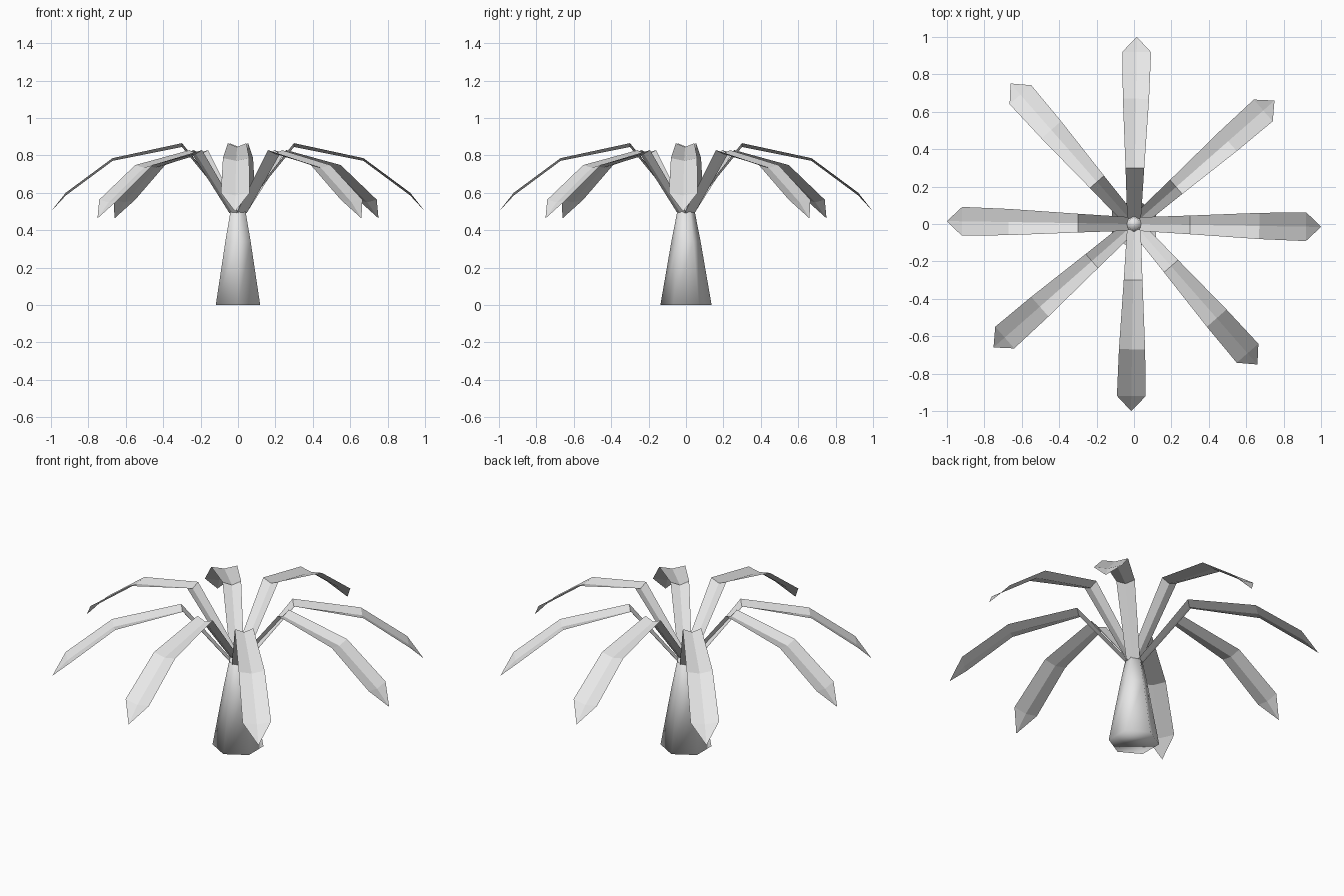
import bpy, bmesh, math
from mathutils import Matrix

cube = bpy.data.objects.get("Cube")
if cube:
    bpy.data.objects.remove(cube, do_unlink=True)

# One plain grey for everything
grey = bpy.data.materials.new("light_grey")
grey.use_nodes = True
colour = (0.8, 0.8, 0.8, 1)
grey.diffuse_color = colour
grey.node_tree.nodes["Principled BSDF"].inputs["Base Color"].default_value = colour


def add_object(name, bm):
    mesh = bpy.data.meshes.new(name)
    bm.to_mesh(mesh)
    bm.free()
    mesh.materials.append(grey)
    obj = bpy.data.objects.new(name, mesh)
    bpy.context.collection.objects.link(obj)
    return obj


# Trunk: tapered six-sided column with a corner facing the front
def build_trunk():
    bm = bmesh.new()
    rings = []
    for radius, z in [(0.137, 0), (0.078, 0.34), (0.035, 0.56)]:
        rings.append([bm.verts.new((radius * math.sin(i * math.pi / 3),
                                    -radius * math.cos(i * math.pi / 3), z))
                      for i in range(6)])
    for low, high in zip(rings, rings[1:]):
        for i in range(6):
            j = (i + 1) % 6
            bm.faces.new((low[i], low[j], high[j], high[i]))
    bm.faces.new(rings[0][::-1])
    bm.faces.new(rings[-1])
    for face in bm.faces:
        face.smooth = True
    add_object("trunk", bm)


# Frond: folded strip along +x; each station is reach, edge height, half width, fold depth
STATIONS = [(0.03, 0.53, 0.037, 0.015),
            (0.30, 0.865, 0.05, 0.02),
            (0.67, 0.785, 0.07, 0.014),
            (0.92, 0.60, 0.077, 0.014)]
TIP = (1.0, 0, 0.5)


def build_frond(name, angle, drop):
    bm = bmesh.new()
    rows = [[bm.verts.new((reach, side * half, z - (0 if side else fold)))
             for side in (-1, 0, 1)]
            for reach, z, half, fold in STATIONS]
    for a, b in zip(rows, rows[1:]):
        for i in range(2):
            bm.faces.new((a[i], b[i], b[i + 1], a[i + 1]))
    tip = bm.verts.new(TIP)
    for i in range(2):
        bm.faces.new((rows[-1][i], tip, rows[-1][i + 1]))
    bm.transform(Matrix.Translation((0, 0, -drop)) @ Matrix.Rotation(angle, 4, "Z"))
    add_object(name, bm)


build_trunk()

# Eight fronds: upper ones on the axes, slightly lower ones between
for k in range(4):
    quarter = k * math.pi / 2
    build_frond(f"upper_frond_{k + 1}", quarter - math.radians(0.9), 0)
    build_frond(f"lower_frond_{k + 1}", quarter + math.radians(41.3), 0.037)
